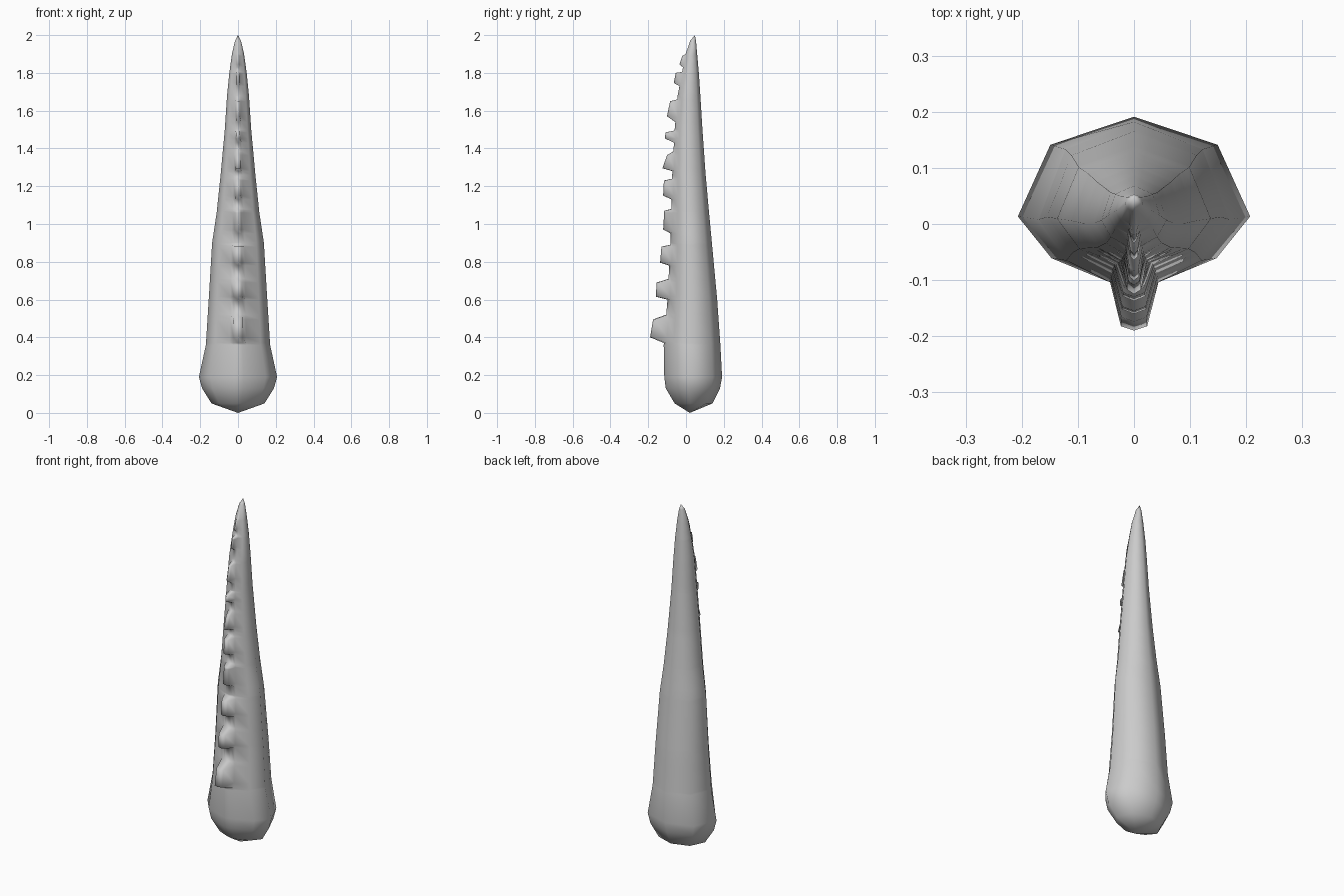
import bpy, bmesh

if "Cube" in bpy.data.objects:
    bpy.data.objects.remove(bpy.data.objects["Cube"])

# Body sections: z, half width, front y, back y
BODY = [
    (0.05, 0.140, -0.060, 0.140), (0.13, 0.190, -0.107, 0.180),
    (0.19, 0.207, -0.115, 0.191), (0.36, 0.170, -0.118, 0.182),
    (0.60, 0.155, -0.098, 0.165), (0.90, 0.137, -0.083, 0.137),
    (1.06, 0.113, -0.078, 0.122), (1.26, 0.092, -0.073, 0.104),
    (1.50, 0.070, -0.060, 0.087), (1.68, 0.058, -0.044, 0.076),
    (1.80, 0.046, -0.022, 0.068), (1.90, 0.032, -0.002, 0.059),
    (1.97, 0.016, 0.022, 0.053),
]
# Teeth: base z low, tip z low, tip z high, base z high, tip y low, tip y high
TEETH = [
    (0.37, 0.400, 0.495, 0.52, -0.190, -0.174), (0.60, 0.615, 0.690, 0.71, -0.160, -0.155),
    (0.78, 0.795, 0.880, 0.89, -0.137, -0.130), (0.95, 0.970, 1.070, 1.08, -0.121, -0.115),
    (1.13, 1.150, 1.230, 1.24, -0.121, -0.117), (1.28, 1.295, 1.365, 1.385, -0.125, -0.100),
    (1.43, 1.453, 1.485, 1.495, -0.111, -0.109), (1.54, 1.570, 1.650, 1.66, -0.101, -0.084),
    (1.73, 1.747, 1.795, 1.805, -0.065, -0.055), (1.83, 1.845, 1.890, 1.90, -0.035, -0.020),
]


def section(z):
    """Interpolated half width, front and back at height z."""
    for a, b in zip(BODY, BODY[1:]):
        if a[0] <= z <= b[0]:
            t = (z - a[0]) / (b[0] - a[0])
            return [p + t * (q - p) for p, q in zip(a[1:], b[1:])]


def ring(z, tip=None):
    """Faceted cross-section; tip pulls the front strip out into a tooth."""
    w, yf, yb = section(z)
    yc = yf + 0.42 * (yb - yf)
    f = yc - yf
    half = [(0.72 * w, yc + 0.72 * (yb - yc)), (w, yc),
            (0.71 * w, yc - 0.58 * f), (0.26 * w, yc - 0.88 * f)]
    if tip is None:
        half.append((0.14 * w, yc - 0.95 * f))
        front = yf
    else:
        half.append((0.14 * w, tip + 0.008))
        front = tip
    pts = [(0, yb)] + half + [(0, front)] + [(-x, y) for x, y in reversed(half)]
    return [(x, y, z) for x, y in pts]


# Gather all rings by height
levels = {b[0]: None for b in BODY}
for z0, z1, z2, z3, y1, y2 in TEETH:
    for z in [k for k in levels if z0 < k < z3]:
        t = min(max((z - z1) / (z2 - z1), 0), 1)
        levels[z] = y1 + t * (y2 - y1)
    levels.update({z0: None, z1: y1, z2: y2, z3: None})

# Loft the horn
bm = bmesh.new()
rings = [[bm.verts.new(p) for p in ring(z, levels[z])] for z in sorted(levels)]
n = len(rings[0])
for a, b in zip(rings, rings[1:]):
    for i in range(n):
        j = (i + 1) % n
        bm.faces.new((a[i], a[j], b[j], b[i]))
bottom = bm.verts.new((0, 0.02, 0))
top = bm.verts.new((0, 0.047, 2))
for i in range(n):
    j = (i + 1) % n
    bm.faces.new((bottom, rings[0][j], rings[0][i]))
    bm.faces.new((top, rings[-1][i], rings[-1][j]))
bmesh.ops.recalc_face_normals(bm, faces=bm.faces)
for f in bm.faces:
    f.smooth = True
mesh = bpy.data.meshes.new("toothed_horn")
bm.to_mesh(mesh)
bm.free()

grey = bpy.data.materials.new("light grey")
grey.diffuse_color = (0.6, 0.6, 0.6, 1)
grey.use_nodes = True
grey.node_tree.nodes["Principled BSDF"].inputs["Base Color"].default_value = grey.diffuse_color
mesh.materials.append(grey)
bpy.context.collection.objects.link(bpy.data.objects.new("toothed_horn", mesh))
